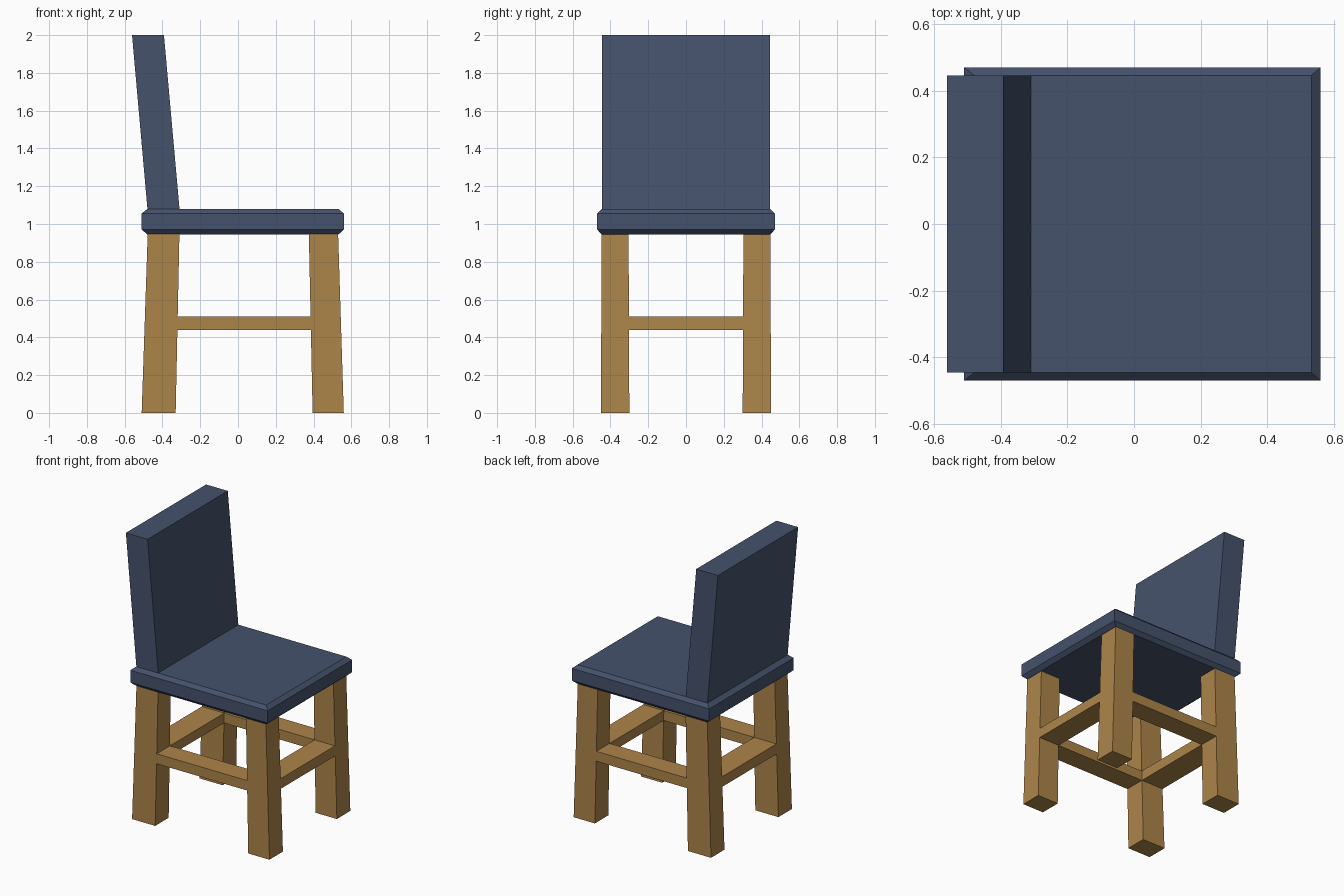
import bpy, bmesh

if "Cube" in bpy.data.objects:
    bpy.data.objects.remove(bpy.data.objects["Cube"])


def material(name, rgb):
    m = bpy.data.materials.new(name)
    m.diffuse_color = (*rgb, 1)
    m.use_nodes = True
    m.node_tree.nodes["Principled BSDF"].inputs["Base Color"].default_value = m.diffuse_color
    return m


WOOD = material("wood", (0.42, 0.235, 0.068))
FABRIC = material("fabric", (0.06, 0.085, 0.15))


def loft(name, sections, mat):
    """Stack of rectangles (x0, x1, y0, y1, z) skinned into a closed solid."""
    bm = bmesh.new()
    rings = [[bm.verts.new(p) for p in ((x0, y0, z), (x1, y0, z), (x1, y1, z), (x0, y1, z))]
             for x0, x1, y0, y1, z in sections]
    bm.faces.new(rings[0][::-1])
    bm.faces.new(rings[-1])
    for a, b in zip(rings, rings[1:]):
        for i in range(4):
            j = (i + 1) % 4
            bm.faces.new((a[i], a[j], b[j], b[i]))
    bmesh.ops.recalc_face_normals(bm, faces=bm.faces)
    me = bpy.data.meshes.new(name)
    bm.to_mesh(me)
    bm.free()
    me.materials.append(mat)
    ob = bpy.data.objects.new(name, me)
    bpy.context.collection.objects.link(ob)
    return ob


# Leg cross-sections (x0, x1, y inner, y outer) at the floor and under the seat
LEG_TOP = 0.95
LEGS = {"back": ((-0.51, -0.33, 0.30, 0.45), (-0.478, -0.31, 0.304, 0.447)),
        "front": ((0.395, 0.56, 0.30, 0.45), (0.375, 0.53, 0.304, 0.447))}


def leg_at(key, z):
    a, b = LEGS[key]
    return [p + (q - p) * z / LEG_TOP for p, q in zip(a, b)]


def mirrored(x0, x1, y0, y1, z, s):
    return (x0, x1, *sorted((s * y0, s * y1)), z)


# Legs
for key in LEGS:
    for side, s in (("right", -1), ("left", 1)):
        loft(f"{key}_{side}_leg",
             [mirrored(*leg_at(key, z), z, s) for z in (0, LEG_TOP)], WOOD)

# Stretchers, flush with the legs
HEIGHTS = (0.44, 0.51)
for side, s in (("right", -1), ("left", 1)):
    secs = []
    for z in HEIGHTS:
        b, f = leg_at("back", z), leg_at("front", z)
        secs.append(mirrored(b[1], f[0], b[2], b[3], z, s))
    loft(f"{side}_stretcher", secs, WOOD)
for key in LEGS:
    secs = []
    for z in HEIGHTS:
        x0, x1, yi, yo = leg_at(key, z)
        secs.append((x0, x1, -yi, yi, z))
    loft(f"{key}_stretcher", secs, WOOD)

# Seat cushion with chamfered rims
inner = (-0.48, 0.532, -0.446, 0.446)
outer = (-0.51, 0.56, -0.47, 0.47)
loft("seat", [(*inner, 0.945), (*outer, 0.97), (*outer, 1.056), (*inner, 1.08)], FABRIC)

# Leaning backrest
loft("backrest", [(-0.468, -0.298, -0.446, 0.446, 0.95),
                  (-0.561, -0.392, -0.446, 0.446, 2.0)], FABRIC)
